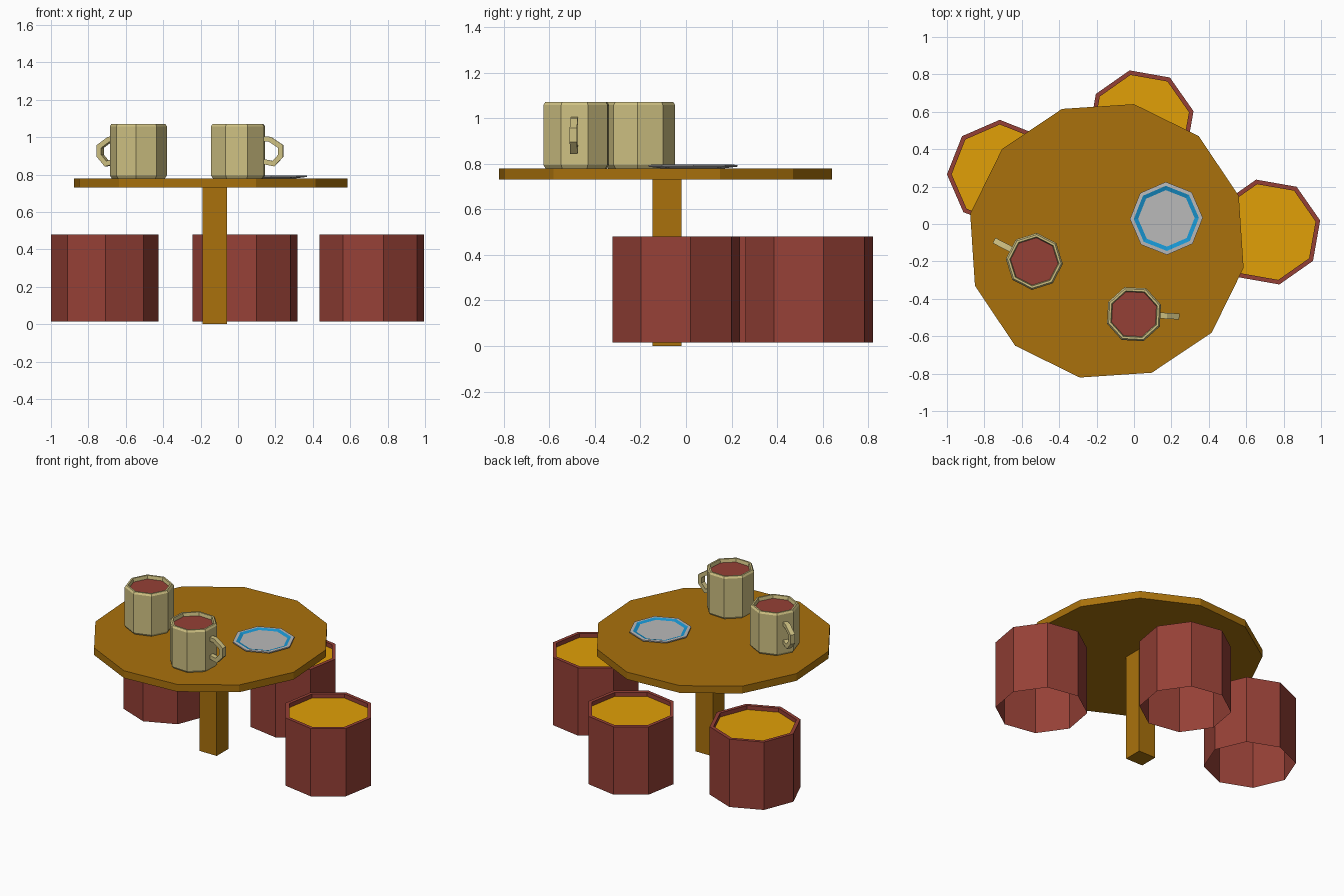
import bpy, bmesh
from math import cos, sin, radians, pi
from mathutils import Vector

if "Cube" in bpy.data.objects:
    bpy.data.objects.remove(bpy.data.objects["Cube"])


def make_material(name, r, g, b):
    m = bpy.data.materials.new(name)
    m.diffuse_color = [(c / 255) ** 2.2 for c in (r, g, b)] + [1]
    m.use_nodes = True
    m.node_tree.nodes["Principled BSDF"].inputs["Base Color"].default_value = m.diffuse_color
    return m


wood = make_material("wood", 168, 113, 20)
cushion = make_material("cushion", 224, 158, 16)
red = make_material("red_brown", 148, 66, 57)
clay = make_material("clay", 206, 192, 130)
grey = make_material("grey", 184, 184, 184)
blue = make_material("blue", 30, 148, 208)


def finish(name, bm, mats, loc=(0, 0, 0)):
    bmesh.ops.recalc_face_normals(bm, faces=bm.faces)
    mesh = bpy.data.meshes.new(name)
    bm.to_mesh(mesh)
    bm.free()
    for m in mats:
        mesh.materials.append(m)
    obj = bpy.data.objects.new(name, mesh)
    obj.location = loc
    bpy.context.collection.objects.link(obj)
    return obj


def lathe(bm, sides, phase, profile, bands, bottom=None, top=None):
    """Faceted revolve of (radius, z) points; bands = material index per ring band."""
    rings = [[bm.verts.new((r * cos(radians(phase) + 2 * pi * i / sides),
                            r * sin(radians(phase) + 2 * pi * i / sides), z))
              for i in range(sides)] for r, z in profile]
    for a, b, mi in zip(rings, rings[1:], bands):
        for i in range(sides):
            j = (i + 1) % sides
            bm.faces.new((a[i], a[j], b[j], b[i])).material_index = mi
    if bottom is not None:
        bm.faces.new(rings[0][::-1]).material_index = bottom
    if top is not None:
        bm.faces.new(rings[-1]).material_index = top


def sweep(bm, path, width, thick, angle):
    """Rectangular strip along a (radius, z) path, turned about z."""
    d = Vector((cos(radians(angle)), sin(radians(angle)), 0))
    side = Vector((-d.y, d.x, 0)) * width / 2
    pts = [d * r + Vector((0, 0, z)) for r, z in path]
    rings = []
    for i, p in enumerate(pts):
        t0 = (p - pts[max(i - 1, 0)]).normalized()
        t1 = (pts[min(i + 1, len(pts) - 1)] - p).normalized()
        t = (t0 + t1).normalized()
        n = t.cross(side).normalized()
        c = max(t.dot(t1), t.dot(t0))
        n *= thick / 2 / c
        rings.append([bm.verts.new(p + o) for o in (n + side, n - side, -n - side, -n + side)])
    for a, b in zip(rings, rings[1:]):
        for i in range(4):
            j = (i + 1) % 4
            bm.faces.new((a[i], a[j], b[j], b[i]))
    bm.faces.new(rings[0])
    bm.faces.new(rings[-1])


# table top
bm = bmesh.new()
lathe(bm, 12, 18.8, [(0.745, 0.73), (0.745, 0.78)], [0], 0, 0)
finish("table_top", bm, [wood], (-0.145, -0.09, 0))

# table leg
bm = bmesh.new()
bmesh.ops.create_cube(bm, size=1)
bmesh.ops.scale(bm, vec=(0.13, 0.126, 0.73), verts=bm.verts)
finish("table_leg", bm, [wood], (-0.124, -0.083, 0.365))

# stools: tubes open underneath with a recessed seat
for name, x, y, phase in (("right_stool", 0.715, -0.043, 12.5),
                          ("back_stool", 0.038, 0.541, 12.5),
                          ("left_stool", -0.713, 0.27, 1)):
    bm = bmesh.new()
    lathe(bm, 8, phase, [(0.287, 0.015), (0.287, 0.48), (0.262, 0.48), (0.262, 0.452)],
          [0, 0, 0], None, 1)
    finish(name, bm, [red, cushion], (x, y, 0))

# mugs with drink and angular handle
for name, x, y, angle in (("left_mug", -0.533, -0.2, 152.5), ("front_mug", 0.0, -0.482, -3)):
    bm = bmesh.new()
    lathe(bm, 8, angle + 22.5,
          [(0.143, 0), (0.153, 0.015), (0.153, 0.278), (0.144, 0.291), (0.132, 0.291), (0.127, 0.268)],
          [0] * 5, 0, 1)
    finish(name, bm, [clay, red], (x, y, 0.78))
    bm = bmesh.new()
    sweep(bm, [(0.132, 0.212), (0.172, 0.208), (0.229, 0.17), (0.229, 0.12), (0.19, 0.078), (0.132, 0.09)],
          0.032, 0.027, angle)
    finish(name + "_handle", bm, [clay], (x, y, 0.78))

# plate with blue ring
bm = bmesh.new()
lathe(bm, 8, 1, [(0.14, 0), (0.195, 0.007), (0.195, 0.015), (0.174, 0.016), (0.151, 0.009)],
      [0, 0, 0, 1], 0, 0)
finish("plate", bm, [grey, blue], (0.173, 0.03, 0.78))
